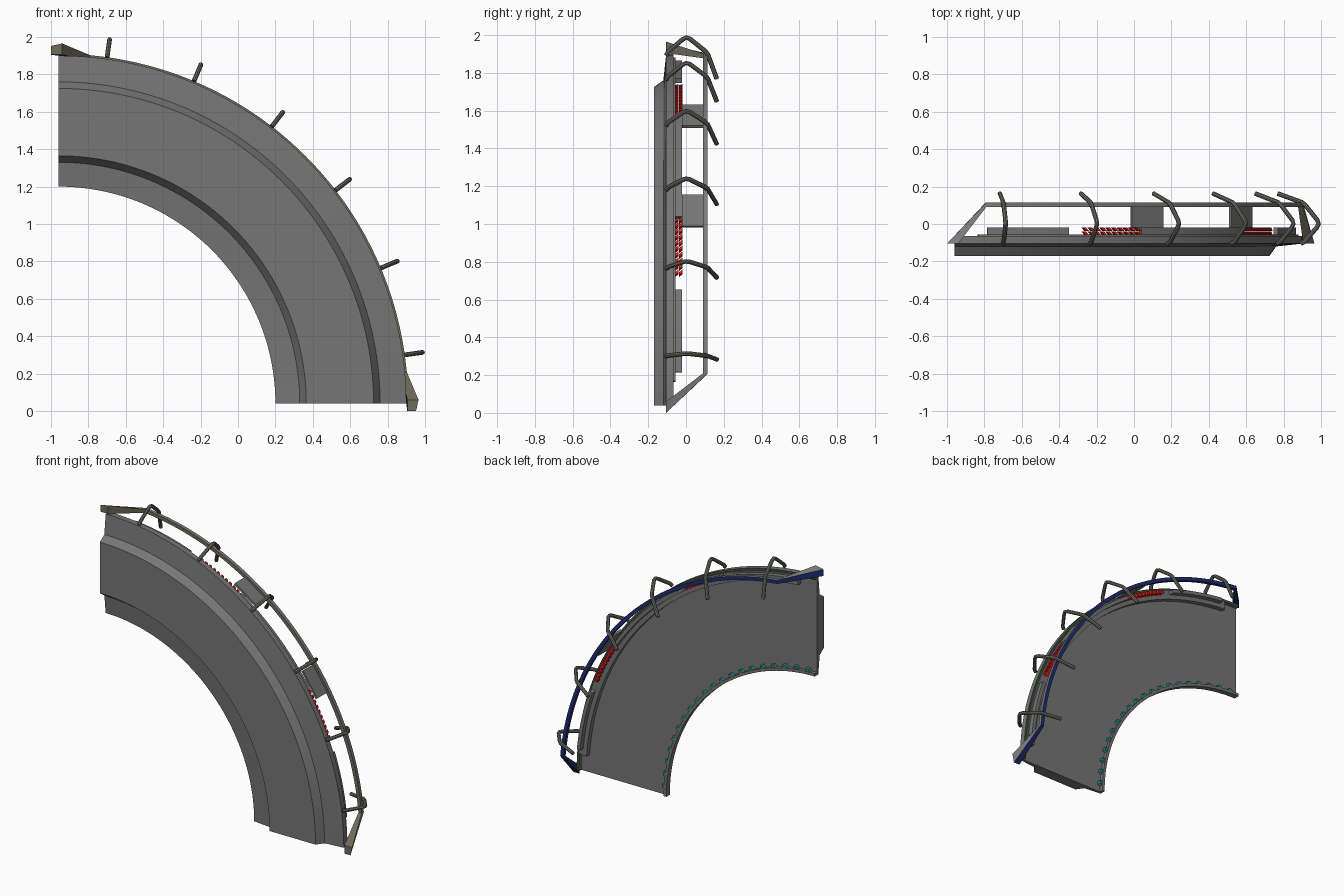
import bpy, bmesh, math
from mathutils import Vector

if "Cube" in bpy.data.objects:
    bpy.data.objects.remove(bpy.data.objects["Cube"])

CX, CZ = -0.96, 0.04          # centre of the quarter arc


def mat(name, rgb):
    m = bpy.data.materials.new(name)
    m.diffuse_color = (*rgb, 1)
    m.use_nodes = True
    m.node_tree.nodes["Principled BSDF"].inputs["Base Color"].default_value = m.diffuse_color
    return m


GREY = mat("panel grey", (0.18, 0.18, 0.18))
STEEL = mat("rail grey", (0.2, 0.2, 0.2))
OLIVE = mat("olive grey", (0.16, 0.145, 0.1))
TUBE = mat("hoop grey", (0.15, 0.145, 0.125))
RED = mat("red", (0.65, 0.012, 0.012))
TEAL = mat("teal", (0.02, 0.26, 0.24))
NAVY = mat("navy", (0.015, 0.025, 0.16))
GREEN = mat("dark green", (0.04, 0.08, 0.035))


def polar(deg, r, y):
    a = math.radians(deg)
    return Vector((CX + r * math.cos(a), y, CZ + r * math.sin(a)))


def loft(name, parts, mats, rule=None, smooth=True):
    """Skin each list of rings into a capped solid; rule(k) picks a material per side k."""
    bm = bmesh.new()
    for rings in parts:
        vs = [[bm.verts.new(p) for p in ring] for ring in rings]
        n = len(vs[0])
        for a, b in zip(vs, vs[1:]):
            for k in range(n):
                f = bm.faces.new((a[k], a[(k + 1) % n], b[(k + 1) % n], b[k]))
                f.material_index = rule(k) if rule else 0
        bm.faces.new(vs[0])
        bm.faces.new(vs[-1][::-1])
    bmesh.ops.recalc_face_normals(bm, faces=bm.faces)
    me = bpy.data.meshes.new(name)
    bm.to_mesh(me)
    bm.free()
    for m in mats:
        me.materials.append(m)
    ob = bpy.data.objects.new(name, me)
    bpy.context.collection.objects.link(ob)
    if smooth:
        bpy.ops.object.select_all(action='DESELECT')
        ob.select_set(True)
        bpy.context.view_layer.objects.active = ob
        bpy.ops.object.shade_smooth_by_angle(angle=math.radians(25))
    return ob


def arc(profile, a0, a1, n):
    """Rings of an (r, y) profile swept about the arc centre."""
    return [[polar(a0 + (a1 - a0) * i / n, r, y) for r, y in profile] for i in range(n + 1)]


# Curved panel: raised front band, recessed back with lips on both edges
panel = [(1.16, -0.105), (1.29, -0.12), (1.325, -0.17), (1.685, -0.17), (1.72, -0.12),
         (1.86, -0.105), (1.86, -0.065), (1.84, -0.065), (1.84, -0.09),
         (1.18, -0.09), (1.18, -0.065), (1.16, -0.065)]
loft("curved_panel", [arc(panel, 0, 90, 48)], [GREY, GREEN], lambda k: 1 if k == 6 else 0)

# Rear wall segments standing on the outer edge, with open gaps between them
wall = [(1.81, -0.09), (1.835, -0.09), (1.835, -0.02), (1.81, -0.02)]
loft("rear_wall", [arc(wall, a, b, 12) for a, b in ((5.5, 19.5), (33, 57), (70.5, 84.5))], [GREY])
step = [(1.78, -0.09), (1.845, -0.09), (1.845, -0.055), (1.78, -0.055)]
loft("rear_step", [arc(step, 4, 86, 40)], [GREY])

# Slanted red vent bars in two groups
bars = []
for start in (22, 57):
    for i in range(10):
        a = start + 0.55 + i * 1.1
        for y0, y1, s in ((-0.058, -0.04, 0.5), (-0.037, -0.019, 0.5)):
            bars.append([[polar(a + d + o, r, y) for d, r in
                          ((-.27, 1.81), (.27, 1.81), (.27, 1.835), (-.27, 1.835))]
                         for y, o in ((y0, -s / 2), (y1, s / 2))])
loft("red_vent_bars", bars, [RED], smooth=False)

# Two thin flat plates joining the wall to the rail
plates = []
for a in (33.9, 56.1):
    c = polar(a, 1.845, 0.035)
    t = Vector((-math.sin(math.radians(a)), 0, math.cos(math.radians(a))))
    out = Vector((t.z, 0, -t.x))
    plates.append([[c + t * u + out * w + Vector((0, y, 0)) for u, w in
                    ((-.1, -.008), (.1, -.008), (.1, .008), (-.1, .008))] for y in (-.055, .055)])
loft("mounting_plates", plates, [GREY], smooth=False)

# Teal studs tucked behind the inner lip
studs = []
for i in range(20):
    a = 3 + i * 84 / 19
    studs.append([[polar(a + d * k, 1.18 + h * k, y) for d, h in
                   ((-1.0, 0), (1.0, 0), (.6, .022), (-.6, .022))]
                  for y, k in ((-0.092, 1), (-0.07, .8))])
loft("teal_studs", studs, [TEAL], smooth=False)

# Guard rail: arc behind the panel with ends ramping to the front
sec = [(1.845, 0.09), (1.87, 0.09), (1.87, 0.115), (1.845, 0.115)]
tip = [(0.02, 1.865), (0.02, 1.925), (-0.04, 1.912), (-0.04, 1.865)]
rings = [[Vector((CX + r, -0.105, CZ + d)) for d, r in tip]]
rings += arc(sec, 5.2, 84.8, 44)
rings += [[Vector((CX + d, -0.105, CZ + r)) for d, r in tip]]
loft("guard_rail", [rings], [OLIVE, STEEL, NAVY], lambda k: (0, 1, 2, 2)[k])

# Six bent hoops over the rail
path = [(1.87, -0.105), (1.89, -0.095), (1.955, -0.02), (1.966, 0.0), (1.96, 0.02),
        (1.895, 0.1), (1.878, 0.115), (1.745, 0.163)]
hoops = []
for i in range(6):
    a = 8 + i * 14.8
    ar = math.radians(a)
    side = Vector((-math.sin(ar), 0, math.cos(ar)))
    pts = [polar(a, r, y) for r, y in path]
    hoop = []
    for j, p in enumerate(pts):
        d = (pts[min(j + 1, len(pts) - 1)] - pts[max(j - 1, 0)]).normalized()
        nrm = d.cross(side)
        hoop.append([p + (side * math.cos(q) + nrm * math.sin(q)) * 0.0125
                     for q in (math.tau * k / 8 for k in range(8))])
    hoops.append(hoop)
loft("hoops", hoops, [TUBE])
